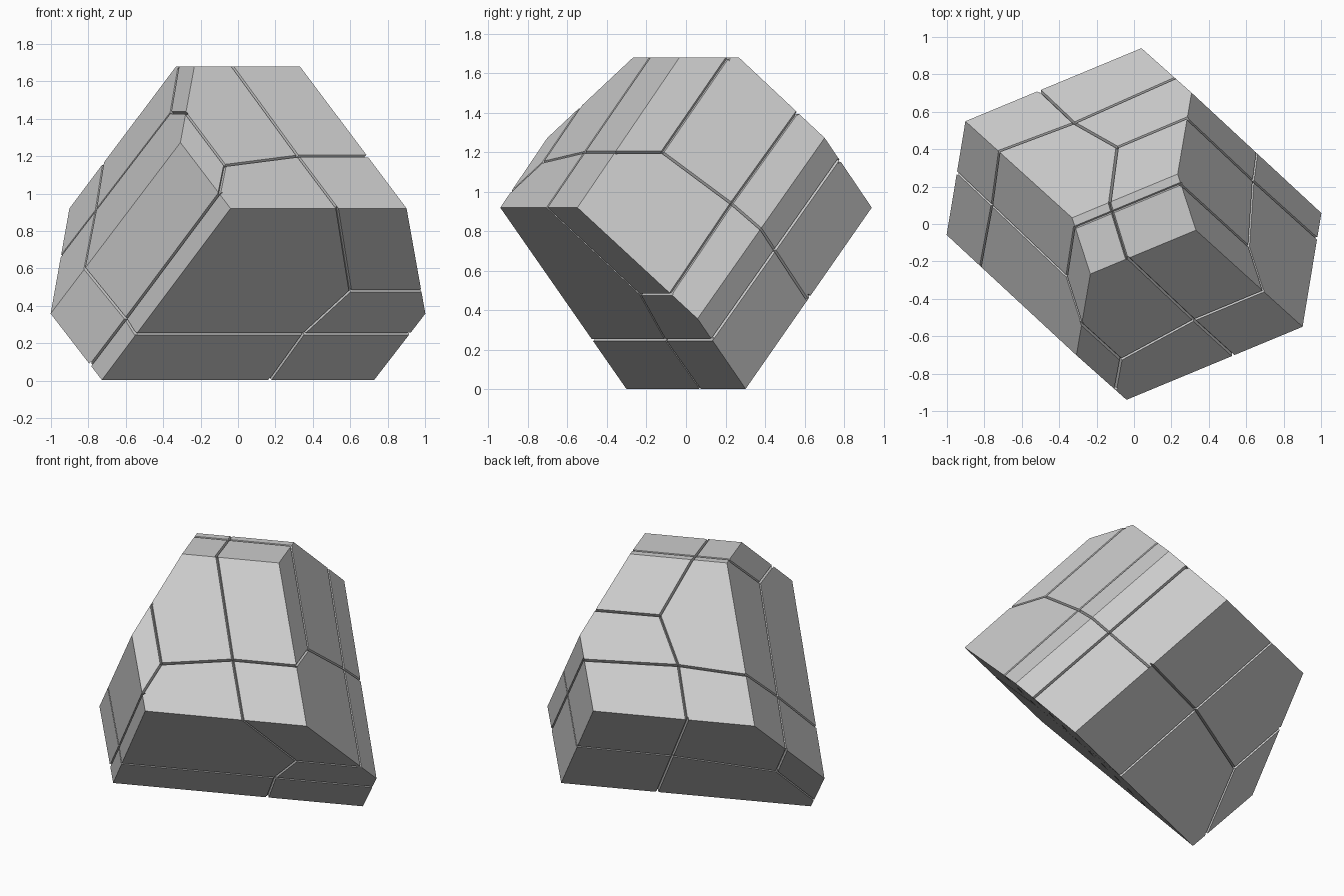
import bpy
import bmesh
from mathutils import Vector

if "Cube" in bpy.data.objects:
    bpy.data.objects.remove(bpy.data.objects["Cube"], do_unlink=True)

CENTRE = Vector((0, 0, 0.84))


def half_turn(p):
    return Vector((-p[0], -p[1], p[2]))


# Corner points on one half; the other half is a half turn about z
low_left = Vector((-0.73, -0.3, 0))
side_tip = Vector((1, 0.06, 0.36))
waist_right = Vector((0.9, -0.55, 0.92))
waist_left = Vector((-0.04, -0.94, 0.92))
shoulder = Vector((0.31, 0.7, 1.27))
top_right = Vector((0.33, -0.03, 1.68))
top_left = Vector((-0.24, -0.27, 1.68))


def plane(a, b, c):
    """Plane through three points, facing away from the centre."""
    n = (b - a).cross(c - a).normalized()
    return (a, n) if n.dot(a - CENTRE) > 0 else (a, -n)


def turned(pl):
    return half_turn(pl[0]), half_turn(pl[1])


front_low = plane(low_left, waist_right, waist_left)
front_top = plane(top_left, waist_right, waist_left)
right_side = plane(side_tip, top_right, shoulder)
right_wall = plane(half_turn(low_left), side_tip, half_turn(waist_left))
crown = (top_right, Vector((0, 0, 1)))
back_low, back_top, left_side, left_wall = map(
    turned, (front_low, front_top, right_side, right_wall))
all_planes = (front_low, front_top, right_side, right_wall, crown,
              back_low, back_top, left_side, left_wall)


def make_object(name, bm):
    bmesh.ops.recalc_face_normals(bm, faces=bm.faces)
    mesh = bpy.data.meshes.new(name)
    bm.to_mesh(mesh)
    bm.free()
    obj = bpy.data.objects.new(name, mesh)
    bpy.context.collection.objects.link(obj)
    return obj


# Solid block: a large cube trimmed by each face plane
bm = bmesh.new()
bmesh.ops.create_cube(bm, size=6)
for co, no in all_planes:
    cut = bmesh.ops.bisect_plane(
        bm, geom=bm.verts[:] + bm.edges[:] + bm.faces[:],
        plane_co=co, plane_no=no, clear_outer=True)
    rim = [e for e in cut["geom_cut"] if isinstance(e, bmesh.types.BMEdge)]
    bmesh.ops.contextual_create(bm, geom=rim)
block = make_object("faceted_block", bm)

# Seam cutters: wedge-shaped bars laid along lines on each face
HALF_WIDTH, RISE, DEPTH, OVERRUN = 0.011, 0.01, 0.02, 0.006
seams = bmesh.new()


def on_plane(pl, axes, p):
    """Find the missing coordinate of a point lying on a plane."""
    co, no = pl
    i, j = axes
    k = 3 - i - j
    v = Vector((0, 0, 0))
    v[i], v[j] = p
    v[k] = (no.dot(co) - no[i] * p[0] - no[j] * p[1]) / no[k]
    return v


def seam(pl, axes, *path):
    pts = [on_plane(pl, axes, p) for p in path]
    no = pl[1]
    for a, b in zip(pts, pts[1:]):
        d = (b - a).normalized()
        side = d.cross(no) * HALF_WIDTH
        offsets = (side + no * RISE, -side + no * RISE, -no * DEPTH)
        ends = [[seams.verts.new(p + o) for o in offsets]
                for p in (a - d * OVERRUN, b + d * OVERRUN)]
        seams.faces.new(ends[0])
        seams.faces.new(ends[1])
        for i in range(3):
            j = (i + 1) % 3
            seams.faces.new((ends[0][i], ends[0][j], ends[1][j], ends[1][i]))


XZ, YZ, XY = (0, 2), (1, 2), (0, 1)

# Lower front
seam(front_low, XZ, (-0.55, 0.25), (0.35, 0.25), (0.91, 0.25))
seam(front_low, XZ, (0.17, 0), (0.35, 0.25), (0.6, 0.48), (0.98, 0.48))
seam(front_low, XZ, (0.6, 0.48), (0.53, 0.92))
# Upper front
seam(front_top, XZ, (-0.03, 1.68), (0.32, 1.2), (0.53, 0.92))
seam(front_top, XZ, (0.69, 1.2), (0.32, 1.2), (-0.07, 1.15), (-0.28, 1.43))
seam(front_top, XZ, (-0.07, 1.15), (-0.1, 1))
# Left-hand wall and side
seam(left_wall, XZ, (-0.1, 1), (-0.6, 0.33), (-0.79, 0.08))
seam(left_wall, XZ, (-0.55, 0.25), (-0.6, 0.33), (-0.82, 0.6))
seam(left_side, XY, (-0.95, 0.28), (-0.76, 0.1), (-0.36, -0.28), (-0.32, -0.02))
seam(left_side, XY, (-0.36, -0.28), (-0.28, -0.53))
seam(left_side, XY, (-0.82, -0.22), (-0.76, 0.1), (-0.72, 0.39))
# Crown
seam(crown, XY, (-0.32, -0.02), (0.26, 0.22))
seam(crown, XY, (-0.13, 0.11), (-0.04, -0.18))
# Upper back
seam(back_top, XY, (-0.13, 0.11), (-0.09, 0.41), (-0.32, 0.54), (-0.51, 0.72))
seam(back_top, XY, (-0.72, 0.39), (-0.32, 0.54), (0.22, 0.78))
seam(back_top, XY, (-0.09, 0.41), (0.29, 0.57))
# Right-hand side and wall
seam(right_side, YZ, (0.21, 1.68), (-0.12, 1.2), (-0.36, 1.2))
seam(right_side, YZ, (-0.12, 1.2), (0.23, 0.94), (0.38, 0.81))
seam(right_side, YZ, (0.56, 1.4), (0.23, 0.94), (-0.08, 0.48))
seam(right_wall, YZ, (0.38, 0.81), (0.61, 0.46))
seam(right_wall, YZ, (0.77, 1.16), (0.13, 0.25))
# Lower back
seam(back_low, XZ, (0.38, 0.47), (-0.17, 0.46), (-0.74, 0.39), (-0.95, 0.67))
seam(back_low, XZ, (0.17, 0), (-0.17, 0.46), (-0.51, 0.92))
seam(back_low, XZ, (-0.74, 0.39), (-0.79, 0.08))

cutter = make_object("seam_cutter", seams)
cutter.hide_render = True

# Cut the seams and discard the cutter
mod = block.modifiers.new("seams", "BOOLEAN")
mod.operation = "DIFFERENCE"
mod.solver = "EXACT"
mod.use_self = True
mod.object = cutter
bpy.context.view_layer.objects.active = block
block.select_set(True)
bpy.ops.object.modifier_apply(modifier=mod.name)
bpy.data.objects.remove(cutter, do_unlink=True)

# Single grey finish
grey = bpy.data.materials.new("plain_grey")
grey.use_nodes = True
colour = (0.6, 0.6, 0.6, 1)
grey.diffuse_color = colour
grey.node_tree.nodes["Principled BSDF"].inputs["Base Color"].default_value = colour
block.data.materials.clear()
block.data.materials.append(grey)
